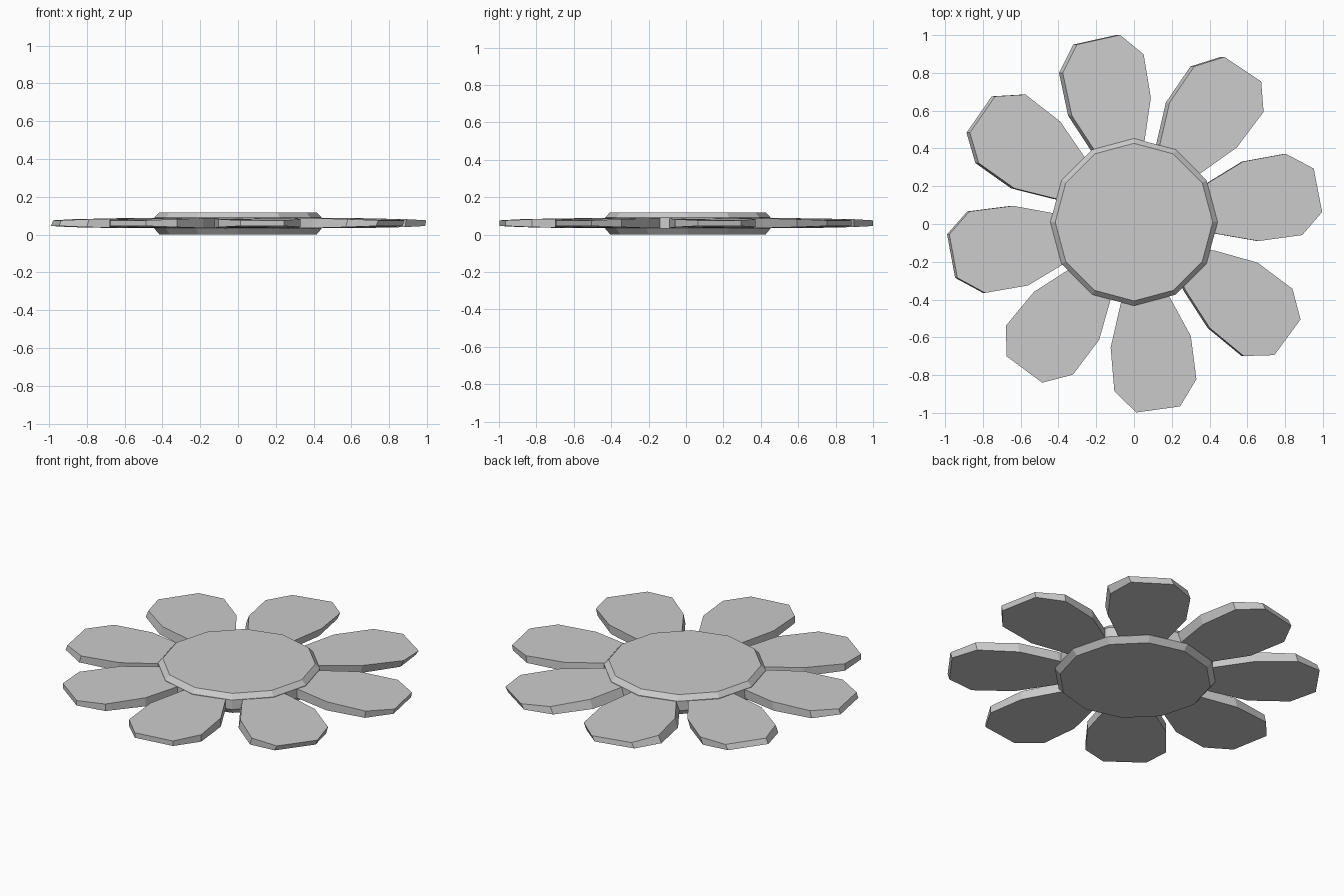
import bpy, bmesh
from math import radians, sin, cos, tau

if "Cube" in bpy.data.objects:
    bpy.data.objects.remove(bpy.data.objects["Cube"])

def make_object(name, bm):
    bmesh.ops.recalc_face_normals(bm, faces=bm.faces)
    mesh = bpy.data.meshes.new(name)
    bm.to_mesh(mesh)
    bm.free()
    obj = bpy.data.objects.new(name, mesh)
    bpy.context.collection.objects.link(obj)

def loft(name, rings):
    """Join rings of points with side faces and cap both ends."""
    bm = bmesh.new()
    loops = [[bm.verts.new(p) for p in ring] for ring in rings]
    n = len(loops[0])
    for a, b in zip(loops, loops[1:]):
        for i in range(n):
            j = (i + 1) % n
            bm.faces.new((a[i], a[j], b[j], b[i]))
    bm.faces.new(loops[0])
    bm.faces.new(loops[-1])
    make_object(name, bm)

# Twelve-sided centre disc with chamfered rims
profile = [(0.415, 0.0), (0.443, 0.033), (0.443, 0.09), (0.417, 0.118)]
loft("flower_centre", [[(r * sin(i * tau / 12), 0.01 + r * cos(i * tau / 12), z)
                        for i in range(12)] for r, z in profile])

# Petal outline: radius, angle from the petal axis, half thickness
OUTLINE = [(0.30, -13, 0.027), (0.43, -17.5, 0.027), (0.665, -18.7, 0.026),
           (0.892, -14.7, 0.021), (0.998, -7.3, 0.015), (0.996, 6.2, 0.015),
           (0.886, 13.9, 0.021), (0.665, 18.9, 0.026), (0.43, 18, 0.027),
           (0.30, 13, 0.027)]

def petal(index, angle, shift, lean):
    axis = radians(angle)
    ox, oy = shift * cos(axis), shift * sin(axis)
    rings = []
    for side in (-1, 1):
        ring = []
        for r, a, h in OUTLINE:
            t = axis + radians(a)
            dx = lean if side > 0 else 0
            ring.append((ox + dx + r * cos(t), oy + r * sin(t), 0.061 + side * h))
        rings.append(ring)
    loft(f"petal_{index}", rings)

# Eight slightly irregular petals: axis angle, radial shift, sideways lean of the top
PETALS = [(278, 0, 0), (323.7, 0.01, 0.012), (371, -0.006, 0.006), (416.4, 0, 0.02),
          (462.6, 0.007, 0.02), (505.3, 0.014, 0.018), (550.5, -0.007, 0.012),
          (593.6, -0.026, 0)]
for i, p in enumerate(PETALS, 1):
    petal(i, *p)
